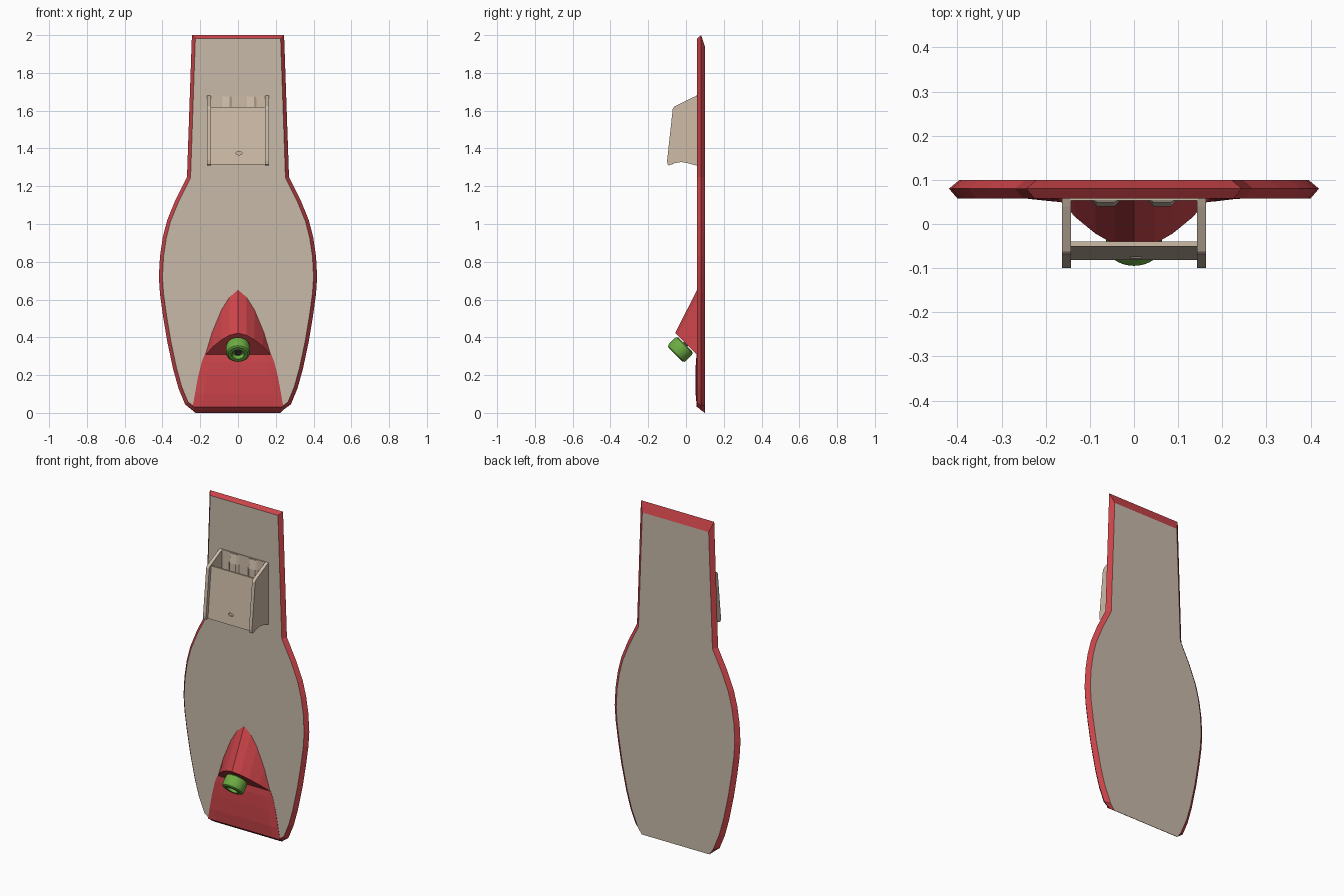
import bpy, bmesh, math
from mathutils import Vector

if "Cube" in bpy.data.objects:
    bpy.data.objects.remove(bpy.data.objects["Cube"])


def material(name, rgb):
    m = bpy.data.materials.new(name)
    m.diffuse_color = (*rgb, 1)
    m.use_nodes = True
    m.node_tree.nodes["Principled BSDF"].inputs["Base Color"].default_value = m.diffuse_color
    return m


RED = material("red", (0.60, 0.058, 0.068))
TAN = material("tan", (0.58, 0.49, 0.40))
BOX = material("warm tan", (0.61, 0.50, 0.39))
GREEN = material("green", (0.15, 0.41, 0.055))
GREY = material("dark grey", (0.06, 0.06, 0.06))


def make(name, verts, faces, *mats):
    me = bpy.data.meshes.new(name)
    me.from_pydata([tuple(v) for v in verts], [], faces)
    for m in mats:
        me.materials.append(m)
    bm = bmesh.new()
    bm.from_mesh(me)
    bmesh.ops.remove_doubles(bm, verts=bm.verts, dist=1e-5)
    bmesh.ops.recalc_face_normals(bm, faces=bm.faces)
    bm.to_mesh(me)
    bm.free()
    ob = bpy.data.objects.new(name, me)
    bpy.context.collection.objects.link(ob)
    return ob


def loft(name, rings, *mats):
    """Skin closed rings of equal length and cap both ends."""
    n = len(rings[0])
    verts = [v for r in rings for v in r]
    faces = [(k*n + i, k*n + (i+1) % n, (k+1)*n + (i+1) % n, (k+1)*n + i)
             for k in range(len(rings) - 1) for i in range(n)]
    faces += [tuple(range(n)), tuple(range((len(rings)-1)*n, len(rings)*n))]
    return make(name, verts, faces, *mats)


def prism_x(name, profile, x0, x1, mat):
    """Extrude a (y, z) profile along x."""
    return loft(name, [[(x, y, z) for y, z in profile] for x in (x0, x1)], mat)


def lathe(name, profile, centre, axis, mat, n=32):
    """Spin an (r, t) profile about an axis."""
    q = Vector(axis).to_track_quat('Z', 'Y')
    c = Vector(centre)
    rings = [[c + q @ Vector((r*math.cos(2*math.pi*i/n), r*math.sin(2*math.pi*i/n), t))
              for i in range(n)] for r, t in profile]
    ob = loft(name, rings, mat)
    bpy.context.view_layer.objects.active = ob
    ob.select_set(True)
    bpy.ops.object.shade_smooth_by_angle(angle=math.radians(35))
    ob.select_set(False)
    return ob


# Board: half outline (x, z) from bottom to top, with an edge bevelled to a point
half = [(.237, .014), (.28, .045), (.315, .13), (.343, .23), (.375, .38), (.398, .52),
        (.413, .63), (.419, .72), (.413, .83), (.398, .93), (.375, 1.02), (.33, 1.13),
        (.27, 1.25), (.244, 2.0)]


def inset(pts, d):
    """Offset the right half of the mirrored outline inwards."""
    full = [(-pts[0][0], pts[0][1])] + pts + [(-pts[-1][0], pts[-1][1])]
    out = []
    for a, b, c in zip(full, full[1:], full[2:]):
        a, b, c = Vector(a), Vector(b), Vector(c)
        u, v = (b - a).normalized(), (c - b).normalized()
        nu, nv = Vector((-u.y, u.x)), Vector((-v.y, v.x))
        m = (nu + nv).normalized()
        p = b + m * d / m.dot(nu)
        out.append((p.x, p.y))
    return out


def ring(pts, y):
    return [(x, y, z) for x, z in pts] + [(-x, y, z) for x, z in reversed(pts)]


front = inset(half, .019)
back = inset(half, .024)
back[0], back[1] = (.225, 0), (.25, .035)
back[-1] = (back[-1][0], 1.94)
board = loft("board", [ring(front, .058), ring(half, .08), ring(back, .1)], RED, TAN)
for p in board.data.polygons:
    p.material_index = 1 if abs(p.normal.y) > .98 else 0

# Kick fin: ruled from the lower edge (on a 45 degree plane) to its outline on the board
low = [(.175, .305), (.13, .352), (.087, .387), (.045, .411), (0, .422)]
out = [(.175, .305), (.137, .43), (.087, .55), (.045, .617), (0, .655)]
L = [Vector((x, .365 - z, z)) for x, z in low]
O = [Vector((x, .06, z)) for x, z in out]
mir = lambda v: Vector((-v.x, v.y, v.z))
L = L + [mir(v) for v in L[-2::-1]]
O = O + [mir(v) for v in O[-2::-1]]
n = len(L)
faces = [(1, n + 1, 0)]
faces += [(i, i+1, n+i+1, n+i) for i in range(1, n - 2)]
faces += [(n - 2, n - 1, 2*n - 2)]
faces += [tuple(range(n))]
faces += [(0, *range(n + 1, 2*n - 1), n - 1)]
make("fin", L + O, faces, RED)

# Red panel under the fin
rows = [(.24, .031, .057), (.228, .1, .051), (.212, .19, .05), (.192, .27, .052),
        (.177, .308, .056)]
loft("lower_panel", [[(-w, .062, z), (-w, .0565 if y < .0565 else y, z), (-w*.8, y, z),
                      (w*.8, y, z), (w, .0565 if y < .0565 else y, z), (w, .062, z)]
                     for w, z, y in rows], RED)

# Wheel with recessed centre, hub and axle
C, A = (0, -.03, .335), (0, -1, -1)
lathe("wheel", [(.03, -.037), (.052, -.037), (.0605, -.031), (.0635, -.022), (.0635, .022),
                (.0605, .031), (.052, .037), (.033, .037), (.029, .015)], C, A, GREEN)
lathe("hub", [(.018, .01), (.018, .024), (.01, .024), (.009, .018)], C, A, GREY, 16)
lathe("axle", [(.015, -.06), (.015, -.03)], C, A, GREY, 16)

# Open holder box: side plates, sloping front panel and back plate
side = [(.06, 1.68), (.04, 1.672), (-.062, 1.622), (-.07, 1.61), (-.1, 1.335), (-.098, 1.315),
        (-.09, 1.31), (-.06, 1.322), (-.025, 1.328), (.01, 1.322), (.06, 1.308)]
for s, tag in ((-1, "left"), (1, "right")):
    prism_x("holder_side_" + tag, side, s*.143, s*.163, BOX)
panel = prism_x("holder_front",
                [(-.051, 1.62), (-.04, 1.62), (-.071, 1.315), (-.082, 1.315)], -.145, .145, BOX)
prism_x("holder_back", [(.06, 1.31), (.06, 1.68), (.053, 1.68), (.053, 1.31)], -.145, .145, BOX)

# Two tapered ribs on the back plate inside the box
for s, tag in ((-1, "left"), (1, "right")):
    c = s * .064
    loft("holder_rib_" + tag,
         [[(c-.036, .056, z), (c-.02, y, z), (c+.02, y, z), (c+.036, .056, z)]
          for z, y in ((1.33, .04), (1.62, .04), (1.675, .05))], BOX)

# Small oval drain hole cut through the front panel
hole = loft("hole_cutter", [[(.005 + .017*math.cos(t*math.pi/8), y, 1.375 + .009*math.sin(t*math.pi/8))
                             for t in range(16)] for y in (-.12, -.03)], BOX)
hole.hide_render = True
hole.display_type = 'WIRE'
cut = panel.modifiers.new("drain_hole", 'BOOLEAN')
cut.operation = 'DIFFERENCE'
cut.object = hole
